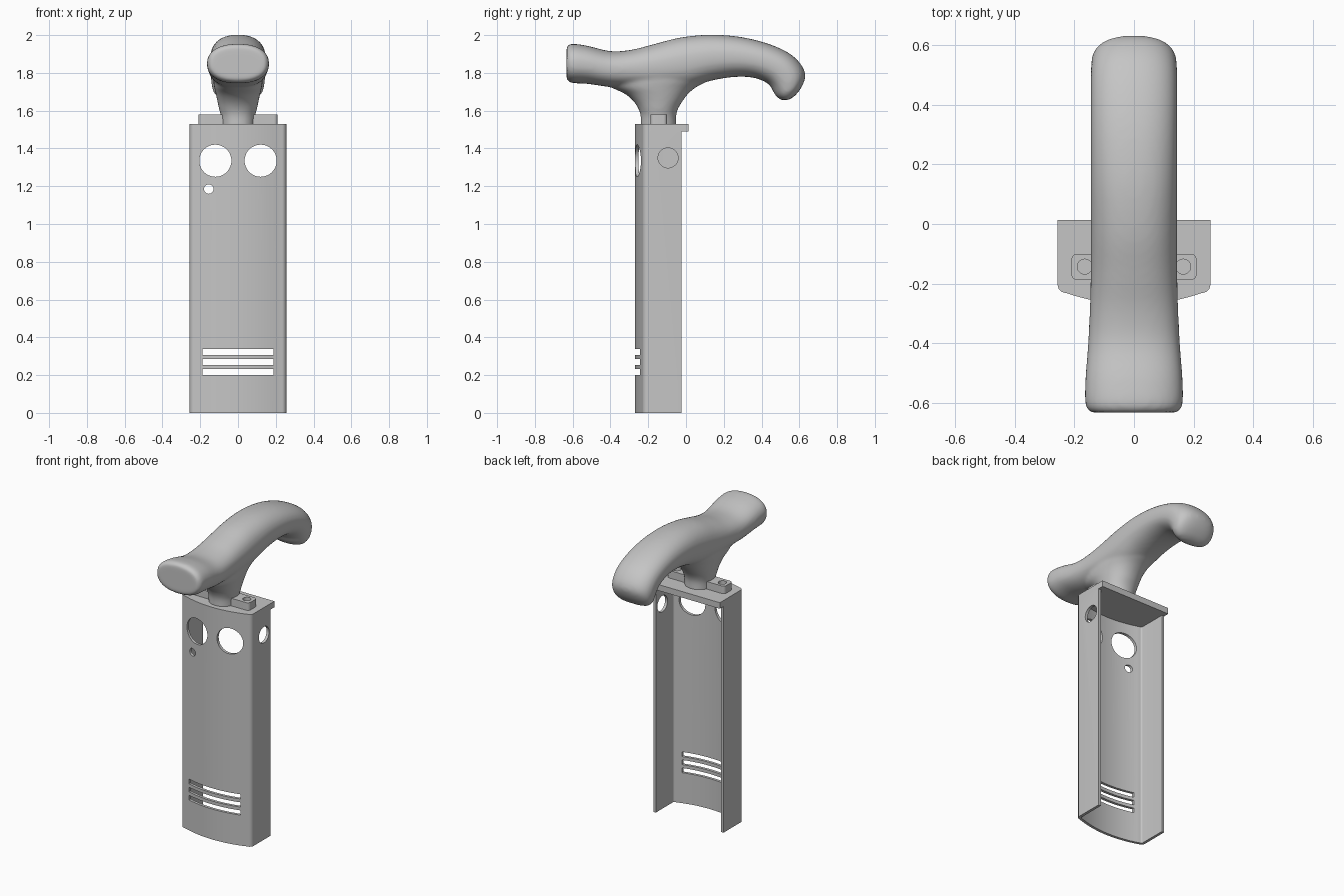
import bpy, bmesh
from math import cos, sin, pi
from mathutils import Vector, Matrix

cube = bpy.data.objects.get("Cube")
if cube:
    bpy.data.objects.remove(cube, do_unlink=True)

GREY = (0.56, 0.56, 0.56, 1)
grey = bpy.data.materials.new("plain grey")
grey.use_nodes = True
grey.diffuse_color = GREY
grey.node_tree.nodes["Principled BSDF"].inputs["Base Color"].default_value = GREY


def finish(bm, name):
    bmesh.ops.recalc_face_normals(bm, faces=bm.faces)
    mesh = bpy.data.meshes.new(name)
    bm.to_mesh(mesh)
    bm.free()
    mesh.materials.append(grey)
    ob = bpy.data.objects.new(name, mesh)
    bpy.context.collection.objects.link(ob)
    return ob


def activate(ob):
    bpy.ops.object.select_all(action='DESELECT')
    ob.select_set(True)
    bpy.context.view_layer.objects.active = ob


def smooth(ob):
    activate(ob)
    bpy.ops.object.shade_smooth_by_angle(angle=pi / 6)


def apply(ob, kind, **settings):
    mod = ob.modifiers.new(kind.lower(), kind)
    for key, value in settings.items():
        setattr(mod, key, value)
    activate(ob)
    bpy.ops.object.modifier_apply(modifier=mod.name)


def cut(ob, bm):
    cutter = finish(bm, "cutter")
    cutter.hide_render = True
    apply(ob, 'BOOLEAN', operation='DIFFERENCE', solver='EXACT', object=cutter)
    bpy.data.objects.remove(cutter, do_unlink=True)


def prism(outline, z0, z1, name):
    bm = bmesh.new()
    face = bm.faces.new([bm.verts.new((x, y, z0)) for x, y in outline])
    top = bmesh.ops.extrude_face_region(bm, geom=[face])["geom"]
    verts = [v for v in top if isinstance(v, bmesh.types.BMVert)]
    bmesh.ops.translate(bm, verts=verts, vec=(0, 0, z1 - z0))
    return finish(bm, name)


def add_cylinder(bm, centre, radius, depth, axis):
    turn = Vector((0, 0, 1)).rotation_difference(Vector(axis)).to_matrix().to_4x4()
    bmesh.ops.create_cone(bm, cap_ends=True, segments=48, radius1=radius, radius2=radius,
                          depth=depth, matrix=Matrix.Translation(centre) @ turn)


def add_box(bm, centre, size):
    bmesh.ops.create_cube(bm, size=1, matrix=Matrix.Translation(centre) @ Matrix.Diagonal((*size, 1)))


# Bowed front outline with rounded corners, running from left to right
def bowed(half, front, corner):
    flat = half - corner
    bow = lambda x: front + 0.75 * x * x
    right = [(flat * i / 12, bow(flat * i / 12)) for i in range(13)]
    right += [(flat + corner * sin(a), bow(flat) + corner * (1 - cos(a)))
              for a in (pi / 12 * i for i in range(1, 7))]
    return [(-x, y) for x, y in reversed(right[1:])] + right


# Open-backed shell
outer = bowed(0.256, -0.27, 0.028)
inner = bowed(0.238, -0.252, 0.012)
back = -0.025
shell = prism([(-0.256, back)] + outer + [(0.256, back), (0.238, back)]
              + inner[::-1] + [(-0.238, back)], 0, 1.49, "shell")

# Round ports, pilot hole, side port and vent slots
bm = bmesh.new()
for x in (-0.12, 0.12):
    add_cylinder(bm, (x, -0.25, 1.335), 0.085, 0.2, (0, 1, 0))
add_cylinder(bm, (-0.155, -0.25, 1.185), 0.025, 0.2, (0, 1, 0))
add_cylinder(bm, (0.25, -0.095, 1.35), 0.053, 0.1, (1, 0, 0))
for i in range(3):
    add_box(bm, (0, -0.25, 0.216 + 0.053 * i), (0.376, 0.15, 0.031))
cut(shell, bm)
smooth(shell)

# Top plate with a lip at the back
plate = prism([(-0.256, 0.013)] + outer + [(0.256, 0.013)], 1.49, 1.53, "top_plate")
smooth(plate)

# Mounting bar with two screw holes
corners = ((0.19, -0.12, 0), (-0.19, -0.12, 1), (-0.19, -0.168, 2), (0.19, -0.168, 3))
bar_outline = [(x + 0.02 * cos(a), y + 0.02 * sin(a)) for x, y, q in corners
               for a in (pi / 2 * q + pi / 12 * i for i in range(7))]
bar = prism(bar_outline, 1.53, 1.58, "mounting_bar")
bm = bmesh.new()
for x in (-0.165, 0.165):
    add_cylinder(bm, (x, -0.143, 1.58), 0.025, 0.08, (0, 0, 1))
cut(bar, bm)
smooth(bar)


# Loft rounded sections, each given as two opposite points (y, z) and a half width
def add_loft(bm, stations, power, steps=4, sides=40):
    rows = []
    last = len(stations) - 1
    for i in range(last):
        a, b, c, d = (Vector(stations[max(0, min(last, j))]) for j in range(i - 1, i + 3))
        for k in range(steps):
            t = k / steps
            rows.append(b + (c - a) * t / 2 + (a * 2 - b * 5 + c * 4 - d) * t ** 2 / 2
                        + (b * 3 - a - c * 3 + d) * t ** 3 / 2)
    rows.append(Vector(stations[last]))
    bulge = lambda v: (1 if v > 0 else -1) * abs(v) ** (2 / power)
    rings = []
    for y0, z0, y1, z1, w in rows:
        ring = []
        for k in range(sides):
            a = 2 * pi * k / sides
            s, t = bulge(sin(a)), bulge(cos(a))
            ring.append(bm.verts.new((w * s, (y0 + y1) / 2 + t * (y0 - y1) / 2,
                                      (z0 + z1) / 2 + t * (z0 - z1) / 2)))
        rings.append(ring)
    for r, q in zip(rings, rings[1:]):
        for k in range(sides):
            n = (k + 1) % sides
            bm.faces.new((r[k], r[n], q[n], q[k]))
    bm.faces.new(rings[0])
    bm.faces.new(rings[-1])


# Handle grip, from the flared nose to the hooked tail
grip = [
    (-0.632, 1.938, -0.632, 1.765, 0.145), (-0.605, 1.954, -0.605, 1.747, 0.163),
    (-0.52, 1.943, -0.52, 1.742, 0.163), (-0.4, 1.915, -0.4, 1.725, 0.154),
    (-0.29, 1.922, -0.27, 1.72, 0.148), (-0.17, 1.952, -0.14, 1.71, 0.145),
    (-0.03, 1.987, 0, 1.72, 0.145), (0.13, 2.002, 0.13, 1.758, 0.145),
    (0.29, 1.99, 0.25, 1.778, 0.145), (0.43, 1.956, 0.35, 1.776, 0.145),
    (0.54, 1.908, 0.42, 1.752, 0.145), (0.605, 1.85, 0.45, 1.725, 0.144),
    (0.632, 1.79, 0.465, 1.695, 0.14), (0.615, 1.73, 0.482, 1.672, 0.13),
    (0.58, 1.682, 0.505, 1.657, 0.1), (0.553, 1.662, 0.525, 1.653, 0.05)]
# Stem flaring up into the grip: height, front, back, half width
stem = [(z, front, z, rear, w) for z, front, rear, w in (
    (1.505, -0.24, -0.05, 0.088), (1.57, -0.24, -0.052, 0.091), (1.61, -0.252, -0.042, 0.101),
    (1.65, -0.278, -0.018, 0.109), (1.69, -0.325, 0.012, 0.118), (1.725, -0.4, 0.055, 0.126),
    (1.76, -0.44, 0.12, 0.131), (1.81, -0.44, 0.18, 0.129))]
stem = [(front, z, rear, z, w) for z, front, _, rear, w in stem]

bm = bmesh.new()
add_loft(bm, grip, 2.3)
add_loft(bm, stem, 2.1)
handle = finish(bm, "handle")
apply(handle, 'REMESH', mode='VOXEL', voxel_size=0.01, use_smooth_shade=True)
apply(handle, 'SMOOTH', factor=0.5, iterations=10)
for poly in handle.data.polygons:
    poly.use_smooth = True
